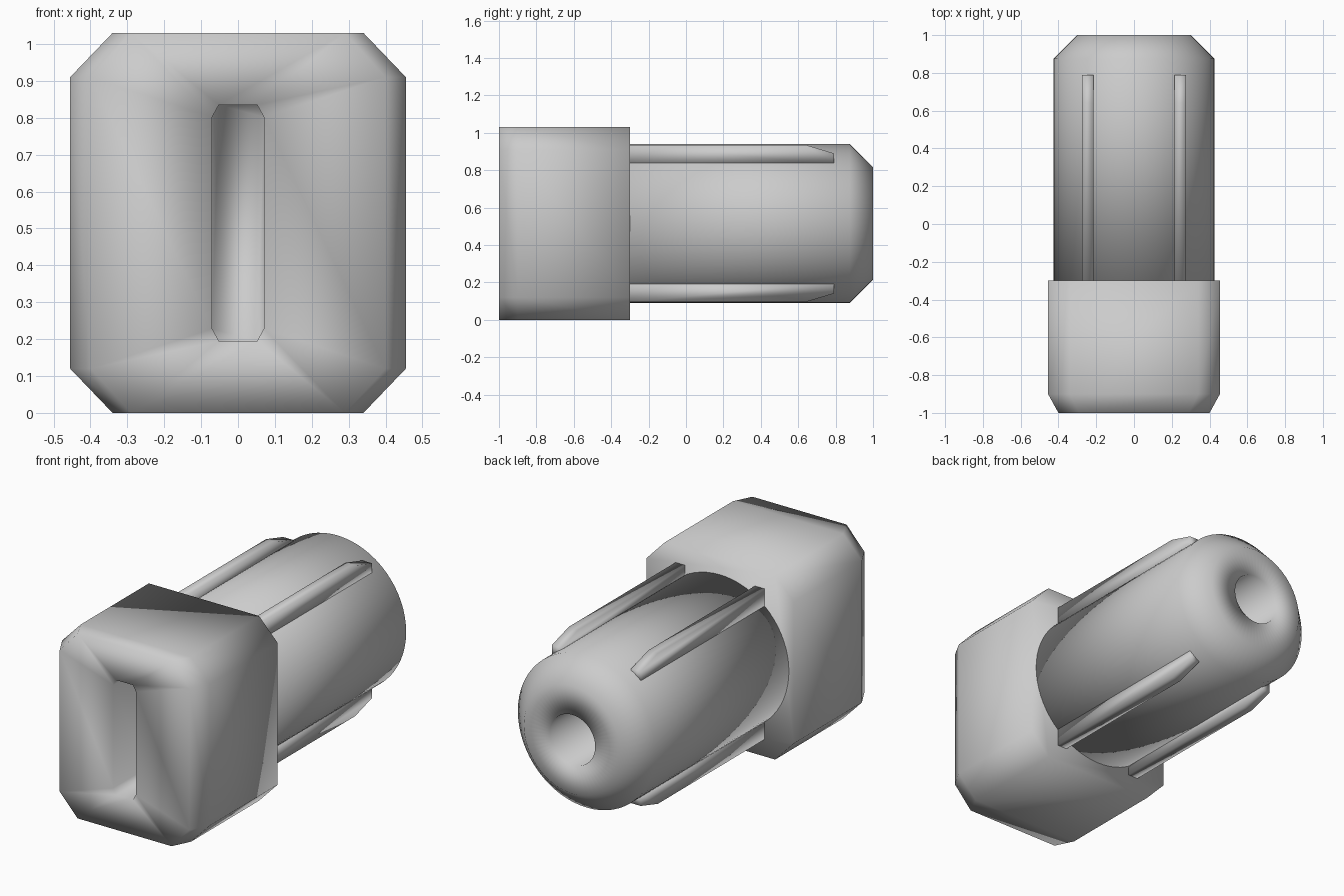
import bpy, bmesh, math

if "Cube" in bpy.data.objects:
    bpy.data.objects.remove(bpy.data.objects["Cube"])

CZ = 0.515  # height of the shaft axis


def octagon(y, hx, z0, z1, cx, cz):
    """Rectangle with cut corners, in the xz plane at depth y."""
    return [(hx, y, z0 + cz), (hx, y, z1 - cz), (hx - cx, y, z1), (cx - hx, y, z1),
            (-hx, y, z1 - cz), (-hx, y, z0 + cz), (cx - hx, y, z0), (hx - cx, y, z0)]


def circle(y, r, n=64):
    return [(r * math.cos(2 * math.pi * i / n), y, CZ + r * math.sin(2 * math.pi * i / n))
            for i in range(n)]


def loft(name, rings, smooth=True):
    """Join a series of matching rings with quads and cap both ends."""
    bm = bmesh.new()
    loops = [[bm.verts.new(p) for p in ring] for ring in rings]
    n = len(loops[0])
    for a, b in zip(loops, loops[1:]):
        for i in range(n):
            j = (i + 1) % n
            bm.faces.new((a[i], a[j], b[j], b[i]))
    bm.faces.new(loops[0])
    bm.faces.new(loops[-1])
    bmesh.ops.recalc_face_normals(bm, faces=bm.faces)
    for f in bm.faces:
        f.smooth = smooth
    me = bpy.data.meshes.new(name)
    bm.to_mesh(me)
    bm.free()
    ob = bpy.data.objects.new(name, me)
    bpy.context.collection.objects.link(ob)
    return ob


# Block head: narrowed front edge, with a tall slot sunk into the front
loft("head_block", [
    octagon(-0.30, 0.455, 0, 1.03, 0.115, 0.12),
    octagon(-0.90, 0.455, 0, 1.03, 0.115, 0.12),
    octagon(-1.00, 0.40, 0, 1.03, 0.11, 0.12),
    octagon(-1.00, 0.07, 0.195, 0.835, 0.018, 0.033),
    octagon(-0.70, 0.07, 0.195, 0.835, 0.018, 0.033),
])

# Round shaft: chamfered end with a round socket
loft("shaft", [circle(y, r) for y, r in
               [(-0.30, 0.425), (0.875, 0.425), (1.0, 0.30), (1.0, 0.14), (0.7, 0.14)]])

# Four ribs: side profile (y, offset from the axis), mirrored left/right and up/down
RIB = [(-0.30, 0.315), (-0.30, 0.42), (0.64, 0.42), (0.79, 0.375), (0.79, 0.315)]
for side, sx in (("left", -1), ("right", 1)):
    for level, sz in (("upper", 1), ("lower", -1)):
        loft(f"{level}_{side}_rib",
             [[(sx * 0.245 + dx, y, CZ + sz * h) for y, h in RIB] for dx in (-0.03, 0.03)],
             smooth=True)
